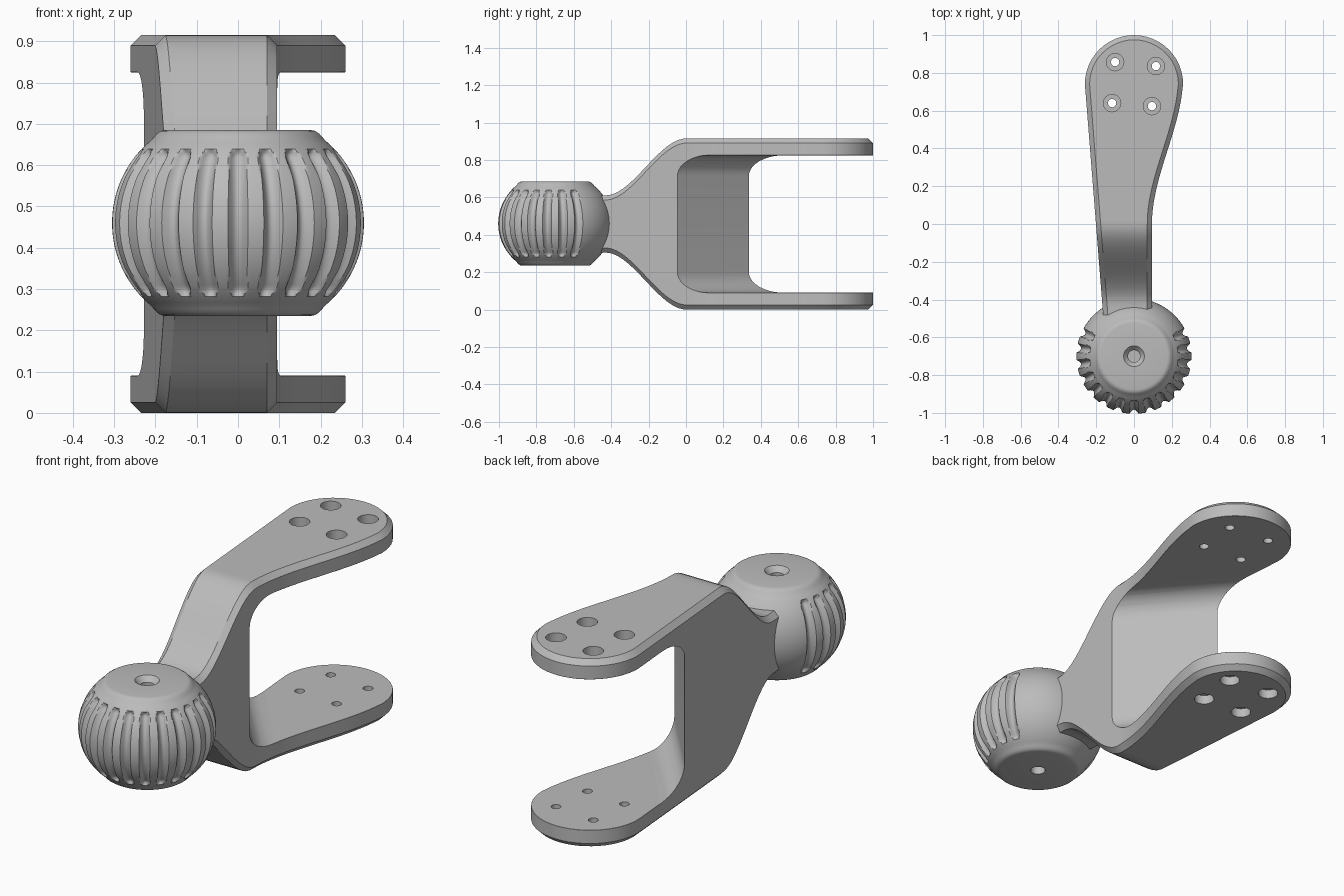
import bpy, bmesh, math

cube = bpy.data.objects.get("Cube")
if cube:
    bpy.data.objects.remove(cube, do_unlink=True)

grey = bpy.data.materials.new("satin_grey")
grey.use_nodes = True
grey.diffuse_color = (0.5, 0.5, 0.5, 1)
grey.node_tree.nodes["Principled BSDF"].inputs["Base Color"].default_value = (0.5, 0.5, 0.5, 1)

HEIGHT = 0.915      # overall fork height
ARM = 0.09          # arm thickness
CHAMFER = 0.025


def make_object(name, bm):
    bmesh.ops.remove_doubles(bm, verts=bm.verts, dist=1e-5)
    bmesh.ops.recalc_face_normals(bm, faces=bm.faces)
    mesh = bpy.data.meshes.new(name)
    bm.to_mesh(mesh)
    bm.free()
    obj = bpy.data.objects.new(name, mesh)
    bpy.context.collection.objects.link(obj)
    mesh.materials.append(grey)
    return obj


def activate(obj):
    bpy.ops.object.select_all(action='DESELECT')
    obj.select_set(True)
    bpy.context.view_layer.objects.active = obj


def cut(obj, cutter):
    cutter.hide_render = True
    mod = obj.modifiers.new("cut", 'BOOLEAN')
    mod.operation = 'DIFFERENCE'
    mod.solver = 'EXACT'
    mod.object = cutter
    activate(obj)
    bpy.ops.object.modifier_apply(modifier=mod.name)
    bpy.data.objects.remove(cutter, do_unlink=True)


def smooth(obj):
    activate(obj)
    bpy.ops.object.shade_smooth_by_angle(angle=math.radians(32))


def bridge(bm, rings, closed):
    """Join successive vertex rings with quads."""
    for a, b in zip(rings, rings[1:]):
        n = len(a)
        for i in range(n if closed else n - 1):
            j = (i + 1) % n
            bm.faces.new((a[i], a[j], b[j], b[i]))


def lathe(bm, profile, cx, cy, segments, depth=None):
    """Revolve (radius, z) points; depth(r, z, angle) carves the surface."""
    rings = []
    for r, z in profile:
        ring = []
        for i in range(segments):
            a = -math.pi + 2 * math.pi * i / segments
            q = r - (depth(r, z, a) if depth else 0)
            ring.append(bm.verts.new((cx + q * math.sin(a), cy - q * math.cos(a), z)))
        rings.append(ring)
    bridge(bm, rings, True)


def ease(a, b, v):
    t = min(1, max(0, (v - a) / (b - a)))
    return t * t * (3 - 2 * t)


# Fork body: chamfered sections lofted from the neck to the rounded tip
TIP_Y, TIP_R = 0.74, 0.26
sections = []
steps = 43
for i in range(steps):
    y = -0.55 + (TIP_Y + 0.55) * i / steps
    left = -0.165 - 0.095 * (y + 0.46) / 1.2
    right = 0.095 + 0.165 * ease(0, 0.78, y)
    sections.append((y, left, right, y, left + CHAMFER, right - CHAMFER))
for i in range(13):
    a = math.pi / 2 * i / 12
    c, s = math.cos(a), math.sin(a)
    inner = TIP_R - CHAMFER
    sections.append((TIP_Y + TIP_R * s, -TIP_R * c, TIP_R * c,
                     TIP_Y + inner * s, -inner * c, inner * c))

bm = bmesh.new()
rings = []
for y, l, r, yi, li, ri in sections:
    top = 0.61 + (HEIGHT - 0.61) * ease(-0.43, 0, y)
    bottom = HEIGHT - top
    hi, lo = top - CHAMFER, bottom + CHAMFER
    points = [(li, yi, top), (l, y, hi), (l, y, lo), (li, yi, bottom),
              (ri, yi, bottom), (r, y, lo), (r, y, hi), (ri, yi, top)]
    rings.append([bm.verts.new(p) for p in points])
bridge(bm, rings, True)
bm.faces.new(rings[0])
fork = make_object("fork_bracket", bm)

# Slot between the arms: filleted profile swept along the slanted web face
FILLET = 0.11
tx, ty = -0.646, 0.764
profile = [(1.6, ARM)]
for cz, start in ((ARM + FILLET, 270), (HEIGHT - ARM - FILLET, 180)):
    for i in range(11):
        a = math.radians(start - 9 * i)
        profile.append((FILLET + FILLET * math.cos(a), cz + FILLET * math.sin(a)))
profile.append((1.6, HEIGHT - ARM))
bm = bmesh.new()
ends = [[bm.verts.new((0.09 + n * ty + s * tx, -0.04 - n * tx + s * ty, z))
         for n, z in profile] for s in (-1.5, 1.5)]
bridge(bm, ends, True)
for end in ends:
    bm.faces.new(end)
cut(fork, make_object("slot_cutter", bm))

# Small chamfer round the inner faces of both arms
bm = bmesh.new()
bm.from_mesh(fork.data)
rim = []
for e in bm.edges:
    on_face = any(all(abs(v.co.z - z) < 1e-3 for v in e.verts)
                  for z in (ARM, HEIGHT - ARM))
    if on_face and len(e.link_faces) == 2:
        slopes = sorted(abs(f.normal.z) for f in e.link_faces)
        if slopes[0] < 0.3 and slopes[1] > 0.95:
            rim.append(e)
bmesh.ops.bevel(bm, geom=rim, offset=0.017, offset_type='OFFSET', segments=1,
                profile=0.5, affect='EDGES', clamp_overlap=True)
bm.to_mesh(fork.data)
bm.free()

# Counterbored screw holes through both arms
bore, wide, sink = 0.022, 0.046, 0.045
profile = [(0, -0.1), (wide, -0.1), (wide, sink), (bore, sink),
           (bore, HEIGHT - sink), (wide, HEIGHT - sink), (wide, 1.1), (0, 1.1)]
bm = bmesh.new()
for x, y in ((-0.10, 0.857), (0.116, 0.836), (-0.116, 0.64), (0.095, 0.624)):
    lathe(bm, profile, x, y, 32)
cut(fork, make_object("hole_cutter", bm))
smooth(fork)

# Grip knob: barrel with blind screw holes and grooves round the front
MID = 0.46
GROOVES = 22
pitch = 2 * math.pi / GROOVES


def groove_depth(r, z, angle):
    if r < 0.2:
        return 0
    k = max(-7, min(7, round(angle / pitch)))
    across = r * (angle - k * pitch)
    along = max(0, abs(z - MID) - 0.155)
    d = math.hypot(across, along) / 0.022
    return 0.022 * (1 - d * d) ** 0.8 if d < 1 else 0


rows = 56
barrel = []
for i in range(rows + 1):
    h = -0.2 + 0.4 * i / rows
    barrel.append((0.045 + math.sqrt(0.26 ** 2 - h * h), MID + h))
corner = [(0.204, 0.208), (0.196, 0.217), (0.187, 0.223), (0.176, 0.225)]
profile = [(0, MID - 0.12), (0.034, MID - 0.12), (0.034, MID - 0.225)]
profile += [(r, MID - h) for r, h in reversed(corner)]
profile += barrel
profile += [(r, MID + h) for r, h in corner]
profile += [(0.055, MID + 0.225), (0.032, MID + 0.2), (0.032, MID + 0.12), (0, MID + 0.12)]
bm = bmesh.new()
lathe(bm, profile, 0, -0.7, GROOVES * 18, groove_depth)
smooth(make_object("grip_knob", bm))
